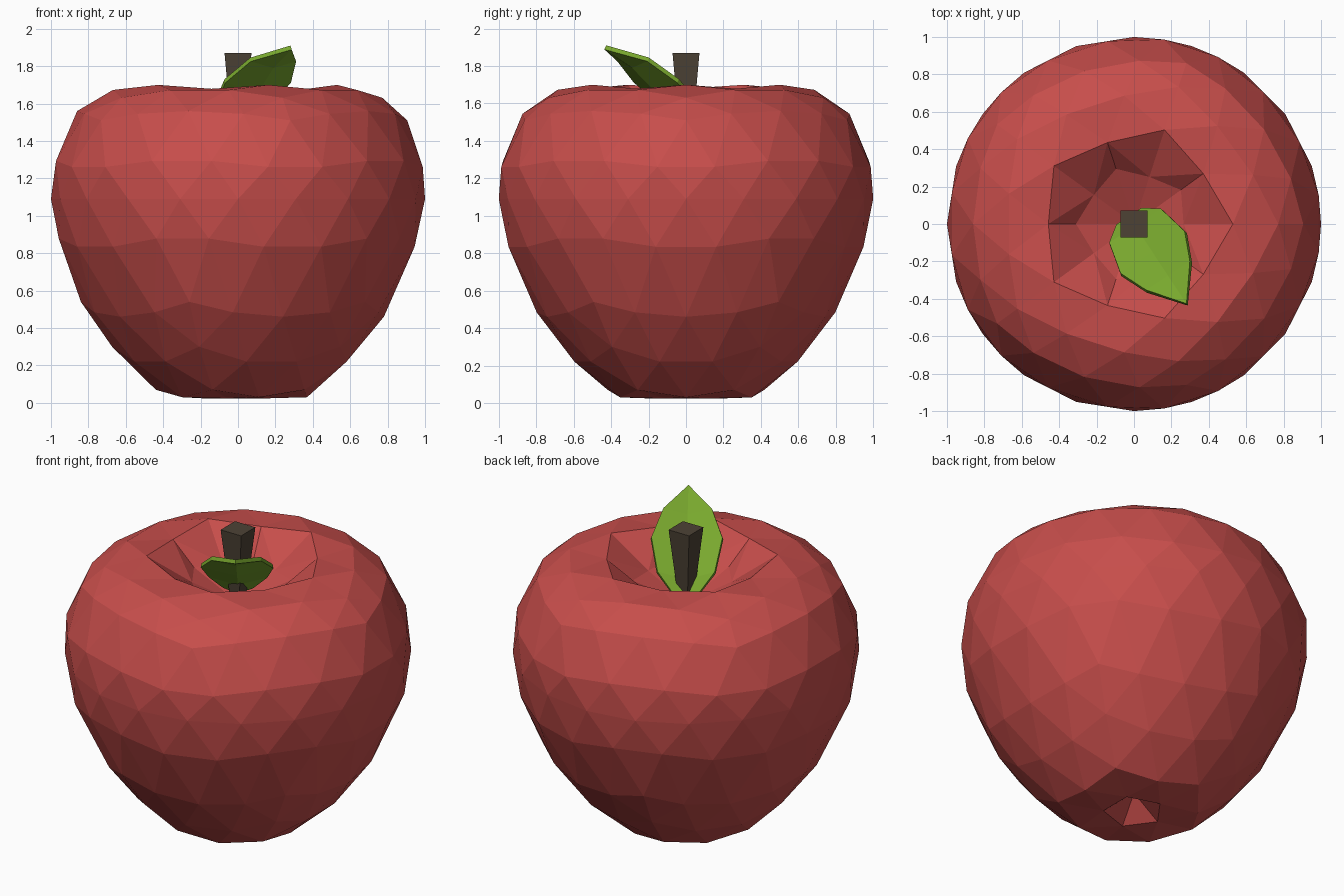
import bpy, bmesh, math
from mathutils import Vector

if "Cube" in bpy.data.objects:
    bpy.data.objects.remove(bpy.data.objects["Cube"])


def finish(name, bm, color):
    bmesh.ops.recalc_face_normals(bm, faces=bm.faces)
    mesh = bpy.data.meshes.new(name)
    bm.to_mesh(mesh)
    bm.free()
    mat = bpy.data.materials.new(name + "_color")
    mat.diffuse_color = (*color, 1)
    mat.use_nodes = True
    mat.node_tree.nodes["Principled BSDF"].inputs["Base Color"].default_value = mat.diffuse_color
    mesh.materials.append(mat)
    obj = bpy.data.objects.new(name, mesh)
    bpy.context.collection.objects.link(obj)
    return obj


# Fruit profile: sphere height, new radius, new height
PROFILE = [(-1, 0, .15), (-.962, .21, 0), (-.894, .37, .03), (-.85, .44, .07),
           (-.674, .66, .28), (-.526, .78, .46), (-.447, .84, .54),
           (-.36, .92, .69), (-.25, .97, .88), (0, 1, 1.09), (.25, 1, 1.26),
           (.447, .905, 1.51), (.526, .86, 1.56), (.674, .76, 1.64),
           (.75, .65, 1.69), (.85, .53, 1.70), (.894, .46, 1.68), (1, 0, 1.4)]


def profile(h):
    for a, b in zip(PROFILE, PROFILE[1:]):
        if h <= b[0]:
            t = (h - a[0]) / (b[0] - a[0])
            return a[1] + t * (b[1] - a[1]), a[2] + t * (b[2] - a[2])
    return 0, 1.4


# Fruit: low-poly icosphere reshaped by the profile
bm = bmesh.new()
bmesh.ops.create_icosphere(bm, subdivisions=3, radius=1)
bmesh.ops.delete(bm, geom=[v for v in bm.verts if v.co.z > .92], context='VERTS')
for v in bm.verts:
    ang = math.atan2(v.co.y, v.co.x)
    r, z = profile(v.co.z)
    v.co = (r * math.cos(ang), r * math.sin(ang), z)

# Stalk hollow: ten-sided inner ring closed to a deep centre point
rim = [e for e in bm.edges if e.is_boundary]
new = bmesh.ops.extrude_edge_only(bm, edges=rim)["geom"]
for v in [g for g in new if isinstance(g, bmesh.types.BMVert)]:
    ang = math.atan2(v.co.y, v.co.x)
    r, z = (.265, 1.53) if v.co.xy.length > .5 else (.31, 1.54)
    v.co = (r * math.cos(ang), r * math.sin(ang), z)
centre = bm.verts.new((0, 0, 1.4))
for e in [g for g in new if isinstance(g, bmesh.types.BMEdge) and g.is_boundary]:
    bm.faces.new((*e.verts, centre))
bmesh.ops.triangulate(bm, faces=bm.faces)
finish("fruit", bm, (.57, .075, .07))

# Stem: square bar tapering downward
bm = bmesh.new()
bmesh.ops.create_cube(bm, size=2)
for v in bm.verts:
    s, z = (.072, 1.87) if v.co.z > 0 else (.028, 1.38)
    v.co = (v.co.x * s, v.co.y * s, z)
finish("stem", bm, (.074, .055, .036))

# Leaf: folded along the midrib; rows of distance, half width, edge z, rib z
rows = [(-.05, .08, 1.49, 1.46), (.01, .165, 1.59, 1.54),
        (.18, .205, 1.73, 1.68), (.33, .14, 1.845, 1.81)]
out, side = Vector((.55, -.835, 0)), Vector((.835, .55, 0))
bm = bmesh.new()
grid = []
for d, w, ze, zm in rows:
    grid.append([bm.verts.new(out * d + side * (w * s) + Vector((0, 0, ze if s else zm)))
                 for s in (-1, 0, 1)])
tip = bm.verts.new(out * .51 + Vector((0, 0, 1.91)))
for a, b in zip(grid, grid[1:]):
    for i in (0, 1):
        bm.faces.new((a[i], a[i + 1], b[i + 1], b[i]))
for i in (0, 1):
    bm.faces.new((grid[-1][i], grid[-1][i + 1], tip))
leaf = finish("leaf", bm, (.19, .39, .027))
thick = leaf.modifiers.new("thickness", 'SOLIDIFY')
thick.thickness = .025
thick.offset = -1 if leaf.data.polygons[0].normal.z > 0 else 1
